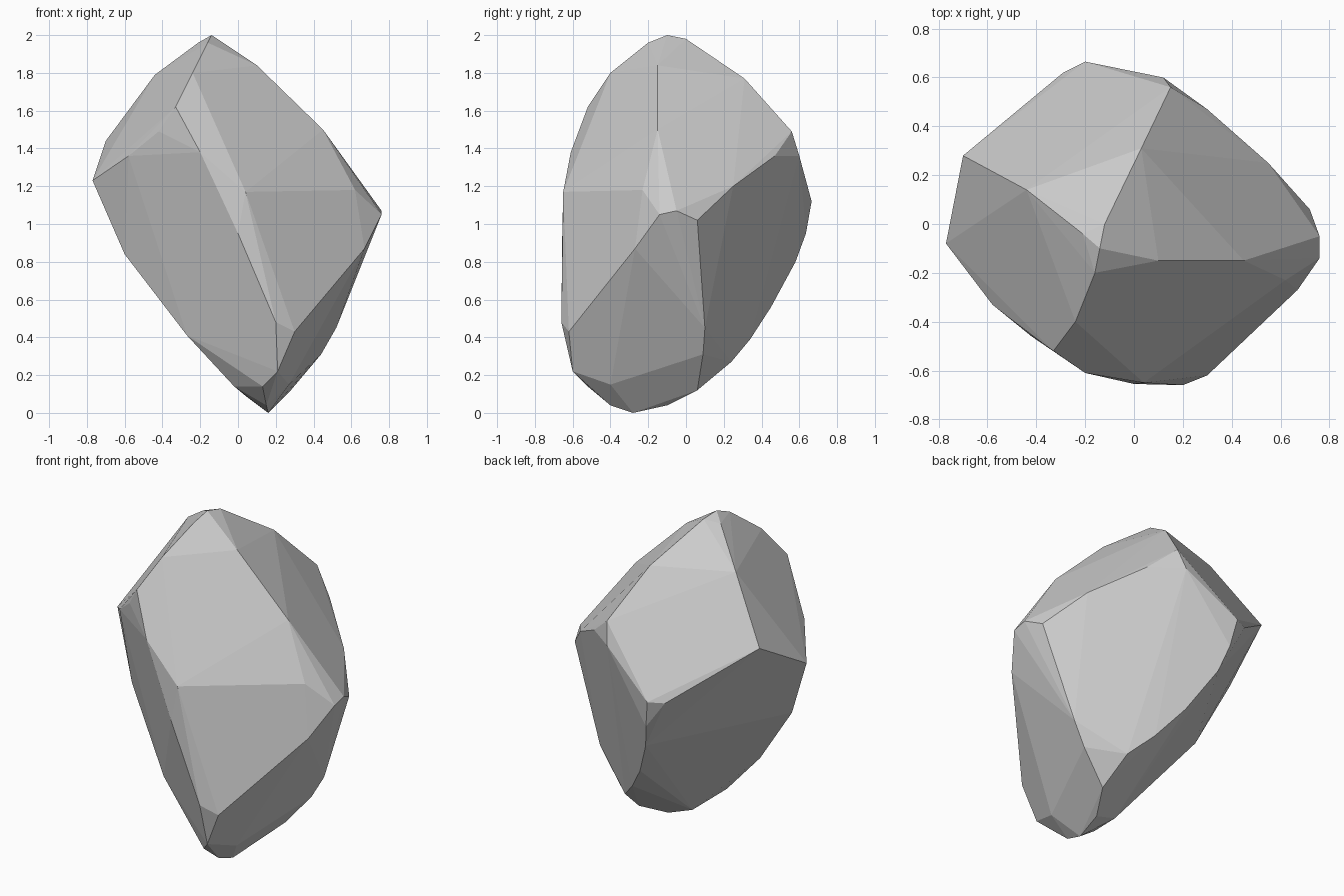
import bpy, bmesh

# Corner points of the boulder, grouped by region; the hull gives the flat facets
peak = [(-.14, -.1, 2), (-.16, -.2, 1.96), (-.21, -.04, 1.96), (-.12, 0, 1.98)]
front_ridge = [(-.24, -.4, 1.8), (-.33, -.52, 1.62), (-.2, -.61, 1.38), (.04, -.65, 1.17),
               (0, -.655, .95), (.2, -.66, .48), (.3, -.62, .43)]
right_edges = [(.1, -.15, 1.84), (.45, -.15, 1.5), (.62, -.23, 1.18), (.76, -.05, 1.07),
               (.76, -.14, 1.05), (.72, .06, 1.02), (.67, -.27, .87),
               (.52, .1, .45), (.44, .09, .31)]
back_edges = [(.03, .31, 1.77), (.15, .56, 1.49), (.12, .6, 1.36), (.3, .47, 1.36),
              (.55, .25, 1.2), (-.2, .665, 1.12), (-.29, .62, 1.12), (-.17, .635, .95),
              (-.13, .58, .8), (0, .45, .56), (.13, .34, .39), (.25, .24, .27)]
left_edges = [(-.44, .14, 1.79), (-.7, .28, 1.44), (-.77, -.08, 1.23), (-.58, -.33, 1.36),
              (-.42, -.46, 1.49), (-.6, -.18, .84), (-.27, -.34, .41)]
foot = [(-.02, -.37, .14), (.04, -.12, .09), (.13, -.52, .14), (.21, -.6, .22),
        (.27, -.4, .15), (.28, .06, .12), (.19, -.1, .04), (.16, -.28, 0), (.15, -.4, .04)]

bm = bmesh.new()
for co in peak + front_ridge + right_edges + back_edges + left_edges + foot:
    bm.verts.new(co)
bmesh.ops.convex_hull(bm, input=bm.verts)
loose = [v for v in bm.verts if not v.link_faces]
bmesh.ops.delete(bm, geom=loose, context='VERTS')

# Merge nearly coplanar triangles into broad facets
bmesh.ops.dissolve_limit(bm, angle_limit=0.05, verts=bm.verts, edges=bm.edges)
bmesh.ops.recalc_face_normals(bm, faces=bm.faces)

mesh = bpy.data.meshes.new("boulder")
bm.to_mesh(mesh)
bm.free()
boulder = bpy.data.objects.new("boulder", mesh)
bpy.context.collection.objects.link(boulder)
